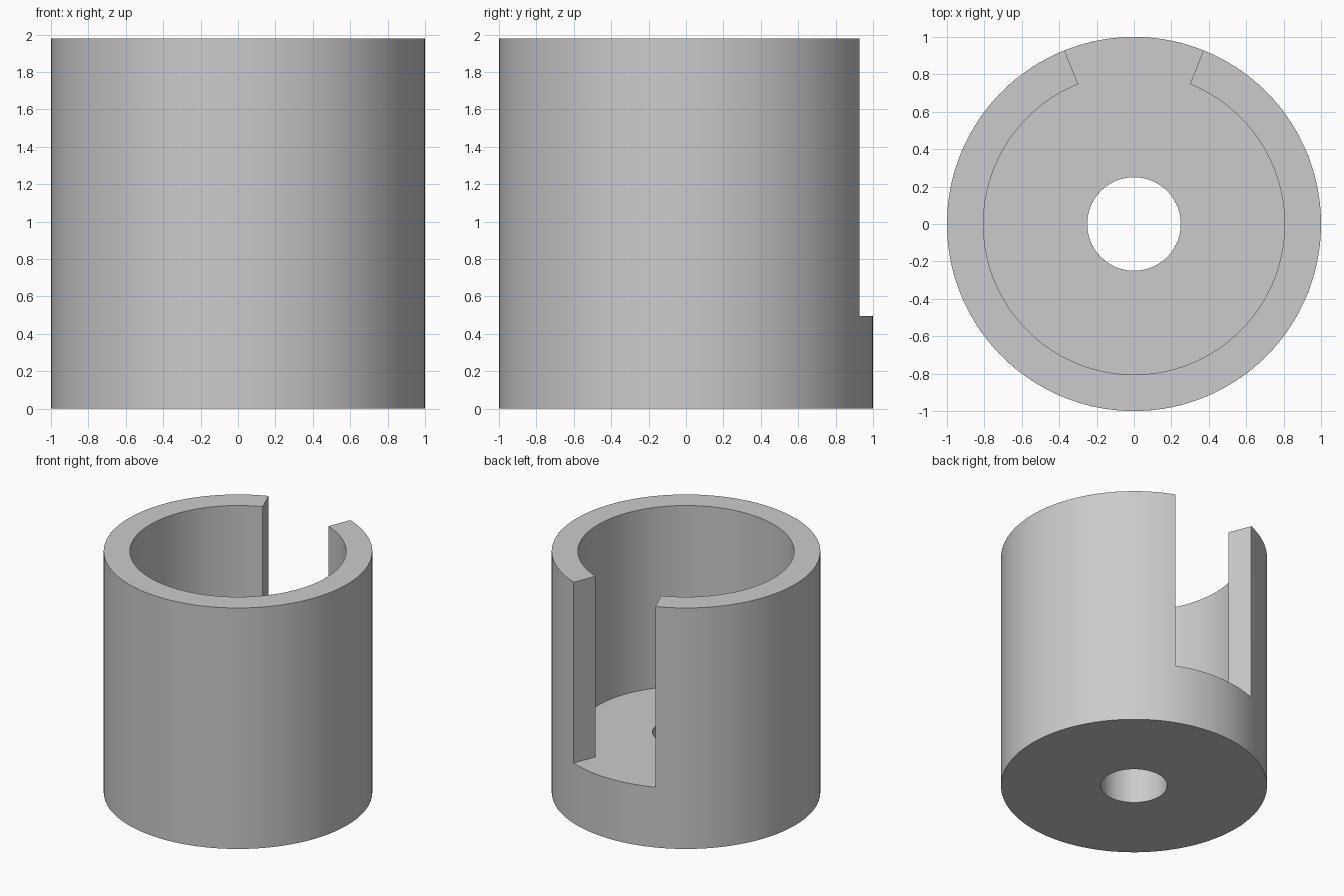
import bpy, bmesh
from math import sin, cos, radians

cube = bpy.data.objects.get("Cube")
if cube:
    bpy.data.objects.remove(cube, do_unlink=True)

BORE, INNER, OUTER = 0.25, 0.805, 1.0
FLOOR, TOP = 0.495, 1.98
SLOT = 21.8                      # half angle of the slot at the back
WALL_STEPS, SLOT_STEPS = 144, 18

# Angles around the cup: the wall first, then the slot
start, sweep = 90 + SLOT, 360 - 2 * SLOT
angles = [start + sweep * i / WALL_STEPS for i in range(WALL_STEPS)]
angles += [90 - SLOT + 2 * SLOT * i / SLOT_STEPS for i in range(SLOT_STEPS)]

bm = bmesh.new()


def ring(radius, z, count=len(angles)):
    return [bm.verts.new((radius * cos(radians(a)), radius * sin(radians(a)), z))
            for a in angles[:count]]


def strip(a, b, first=0, last=len(angles)):
    for i in range(first, last):
        j = (i + 1) % len(angles)
        bm.faces.new((a[i], a[j], b[j], b[i]))


# Base disc with a central bore
bore_low, bore_high = ring(BORE, 0), ring(BORE, FLOOR)
base_low, base_high = ring(OUTER, 0), ring(OUTER, FLOOR)
floor_edge = ring(INNER, FLOOR)
strip(bore_low, base_low)
strip(bore_high, bore_low)
strip(floor_edge, bore_high)
strip(base_low, base_high)
strip(base_high, floor_edge, WALL_STEPS)

# Open wall standing on the base
rim_in = ring(INNER, TOP, WALL_STEPS + 1)
rim_out = ring(OUTER, TOP, WALL_STEPS + 1)
strip(base_high, rim_out, 0, WALL_STEPS)
strip(rim_out, rim_in, 0, WALL_STEPS)
strip(rim_in, floor_edge, 0, WALL_STEPS)

# Radial sides of the slot
for i in (0, WALL_STEPS):
    bm.faces.new((base_high[i], rim_out[i], rim_in[i], floor_edge[i]))

bmesh.ops.recalc_face_normals(bm, faces=bm.faces)
mesh = bpy.data.meshes.new("slotted_cup")
bm.to_mesh(mesh)
bm.free()

# Plain grey material
grey = bpy.data.materials.new("light_grey")
grey.use_nodes = True
colour = (0.6, 0.6, 0.6, 1)
grey.diffuse_color = colour
grey.node_tree.nodes["Principled BSDF"].inputs["Base Color"].default_value = colour
mesh.materials.append(grey)

cup = bpy.data.objects.new("slotted_cup", mesh)
bpy.context.collection.objects.link(cup)
bpy.context.view_layer.objects.active = cup
cup.select_set(True)
bpy.ops.object.shade_smooth_by_angle(angle=radians(30))
